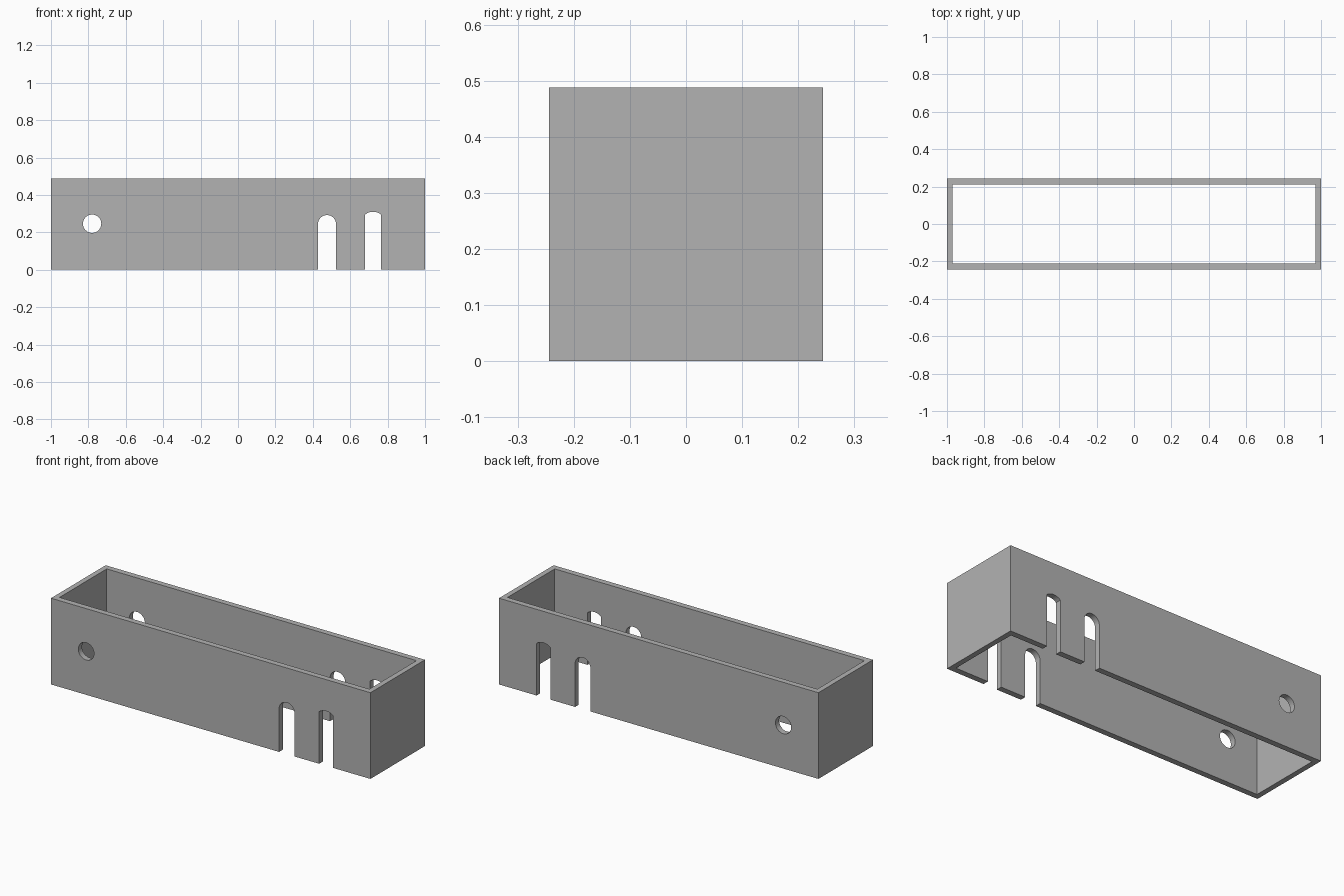
import bpy
import bmesh
from math import asin, cos, pi, sin

if "Cube" in bpy.data.objects:
    bpy.data.objects.remove(bpy.data.objects["Cube"], do_unlink=True)

LENGTH, DEPTH, HEIGHT = 2.0, 0.488, 0.488
END_WALL, SIDE_WALL = 0.03, 0.033

grey = bpy.data.materials.new("plain grey")
grey.use_nodes = True
grey.diffuse_color = (0.45, 0.45, 0.45, 1)
grey.node_tree.nodes["Principled BSDF"].inputs["Base Color"].default_value = (0.45, 0.45, 0.45, 1)


def prism(name, outline, axis, start, end):
    """Extrude a flat outline along y (outline in x, z) or z (outline in x, y)."""
    def place(a, b, t):
        return (a, t, b) if axis == "y" else (a, b, t)
    bm = bmesh.new()
    face = bm.faces.new([bm.verts.new(place(a, b, start)) for a, b in outline])
    extruded = bmesh.ops.extrude_face_region(bm, geom=[face], use_keep_orig=True)
    moved = [v for v in extruded["geom"] if isinstance(v, bmesh.types.BMVert)]
    bmesh.ops.translate(bm, verts=moved, vec=place(0, 0, end - start))
    bmesh.ops.recalc_face_normals(bm, faces=bm.faces)
    mesh = bpy.data.meshes.new(name)
    bm.to_mesh(mesh)
    bm.free()
    mesh.materials.append(grey)
    obj = bpy.data.objects.new(name, mesh)
    bpy.context.collection.objects.link(obj)
    return obj


def rectangle(half_x, half_y):
    return [(-half_x, -half_y), (half_x, -half_y), (half_x, half_y), (-half_x, half_y)]


def circle(x, z, radius, steps=48):
    return [(x + radius * cos(2 * pi * i / steps), z + radius * sin(2 * pi * i / steps))
            for i in range(steps)]


def slot(x, z, half_width, radius, steps=24):
    """Open-bottomed slot whose top is an arc about (x, z)."""
    reach = asin(half_width / radius)
    angles = [pi / 2 - reach + 2 * reach * i / steps for i in range(steps + 1)]
    arc = [(x + radius * cos(a), z + radius * sin(a)) for a in angles]
    return arc + [(x - half_width, -0.1), (x + half_width, -0.1)]


# Rectangular frame, open at top and bottom
frame = prism("frame", rectangle(LENGTH / 2, DEPTH / 2), "z", 0, HEIGHT)

# Cutters: the interior, then openings through both long walls
cutters = [
    prism("interior_cutter", rectangle(LENGTH / 2 - END_WALL, DEPTH / 2 - SIDE_WALL),
          "z", -0.2, HEIGHT + 0.2),
    prism("round_hole_cutter", circle(-0.78, 0.246, 0.049), "y", -DEPTH, DEPTH),
    prism("round_slot_cutter", slot(0.476, 0.244, 0.048, 0.0481), "y", -DEPTH, DEPTH),
    prism("shallow_slot_cutter", slot(0.722, 0.244, 0.043, 0.066), "y", -DEPTH, DEPTH),
]
bpy.context.view_layer.objects.active = frame
for cutter in cutters:
    cutter.hide_render = True
    cut = frame.modifiers.new(cutter.name, "BOOLEAN")
    cut.operation = "DIFFERENCE"
    cut.solver = "EXACT"
    cut.object = cutter
    bpy.ops.object.modifier_apply(modifier=cut.name)
    bpy.data.objects.remove(cutter, do_unlink=True)

# Smooth arcs, sharp corners
bpy.ops.object.select_all(action="DESELECT")
frame.select_set(True)
bpy.ops.object.shade_smooth_by_angle(angle=pi / 6)
